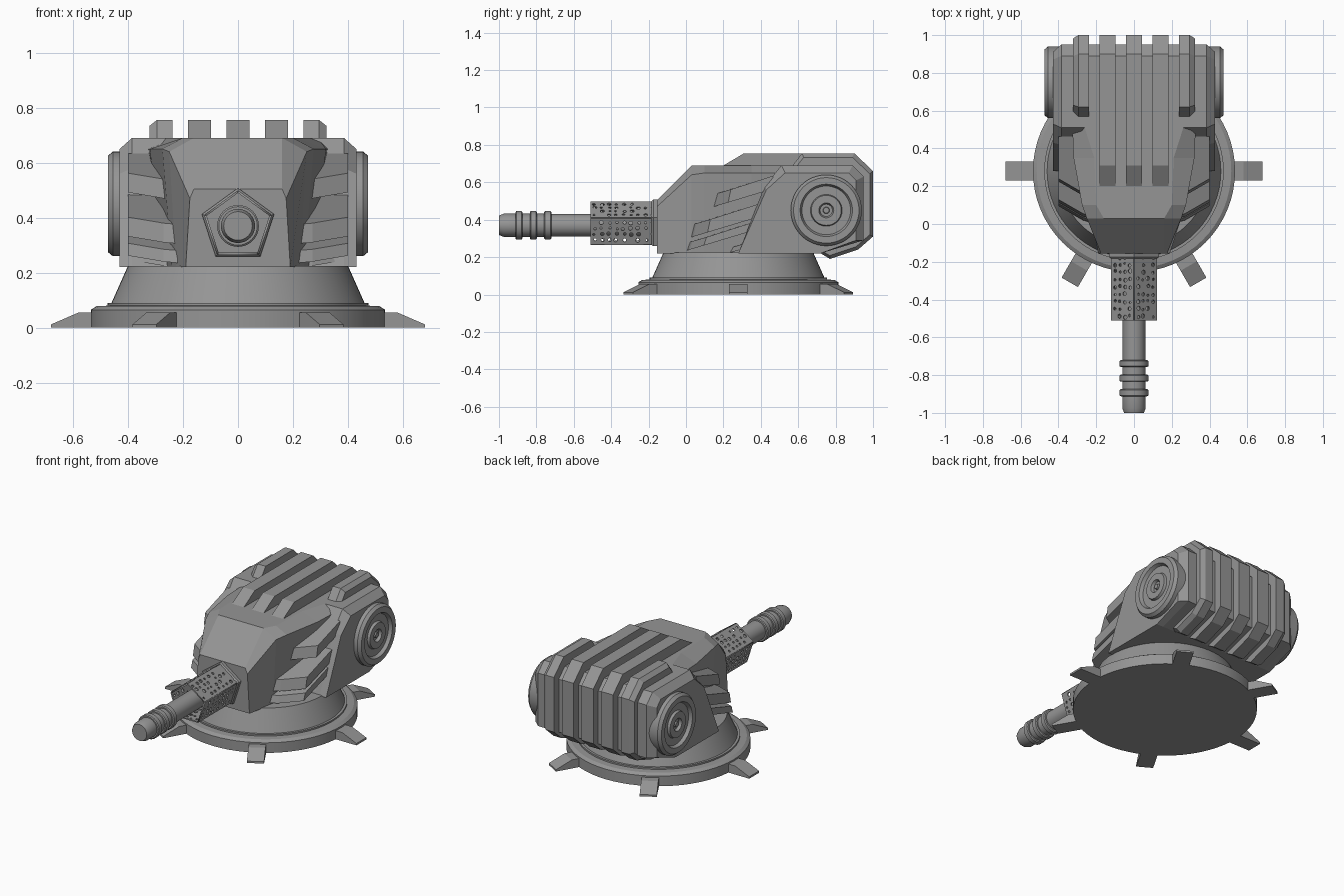
import bpy, bmesh, math, random
from math import cos, sin, pi, radians
from mathutils import Matrix, Vector

random.seed(4)
cube = bpy.data.objects.get("Cube")
if cube:
    bpy.data.objects.remove(cube)

grey = bpy.data.materials.new("armour grey")
grey.use_nodes = True
grey.diffuse_color = (0.3, 0.3, 0.3, 1)
grey.node_tree.nodes["Principled BSDF"].inputs["Base Color"].default_value = (0.3, 0.3, 0.3, 1)


def add(name, mesh, smooth=False):
    ob = bpy.data.objects.new(name, mesh)
    bpy.context.collection.objects.link(ob)
    mesh.materials.clear()
    mesh.materials.append(grey)
    if smooth:
        bpy.ops.object.select_all(action='DESELECT')
        ob.select_set(True)
        bpy.context.view_layer.objects.active = ob
        bpy.ops.object.shade_smooth_by_angle(angle=radians(30))
    return ob


def loft(name, rings, matrix=None, smooth=False):
    """Skin a row of equal closed rings and cap both ends."""
    bm = bmesh.new()
    rows = [[bm.verts.new(p) for p in ring] for ring in rings]
    for a, b in zip(rows, rows[1:]):
        for i in range(len(a)):
            j = (i + 1) % len(a)
            bm.faces.new((a[i], a[j], b[j], b[i]))
    bm.faces.new(rows[0])
    bm.faces.new(rows[-1])
    if matrix:
        bm.transform(matrix)
    bmesh.ops.recalc_face_normals(bm, faces=bm.faces)
    mesh = bpy.data.meshes.new(name)
    bm.to_mesh(mesh)
    bm.free()
    return add(name, mesh, smooth)


def lathe(name, profile, matrix, sides=48):
    rings = [[(r * cos(2 * pi * i / sides), r * sin(2 * pi * i / sides), h)
              for i in range(sides)] for r, h in profile]
    return loft(name, rings, matrix, True)


def slab(name, layers, matrix=None):
    """Stack side profiles (y, z) at given x positions."""
    return loft(name, [[(x, y, z) for y, z in prof] for x, prof in layers], matrix)


# Round base with conical pedestal
centre = Matrix.Translation((0, 0.28, 0))
lathe("base", [(0.535, 0), (0.535, 0.065), (0.515, 0.078), (0.475, 0.08), (0.475, 0.09),
               (0.46, 0.09), (0.40, 0.225)], centre, 64)

# Six wedge feet
foot = [(0.5, 0), (0.68, 0), (0.68, 0.012), (0.58, 0.055), (0.5, 0.055)]
for k in range(6):
    slab(f"foot_{k + 1}", [(-0.05, foot), (0.05, foot)],
         centre @ Matrix.Rotation(radians(30 + 60 * k), 4, 'Z'))

# Front housing: y, bottom, shoulder and top half widths, shoulder and top heights
stations = [(-0.155, 0.19, 0.175, 0.16, 0.47, 0.505),
            (0.03, 0.225, 0.25, 0.16, 0.64, 0.69),
            (0.10, 0.24, 0.275, 0.20, 0.65, 0.69),
            (0.35, 0.27, 0.32, 0.21, 0.65, 0.69),
            (0.60, 0.29, 0.33, 0.29, 0.65, 0.69)]
rings = []
for y, wb, ws, wt, zs, zt in stations:
    half = [(wb, y, 0.22), (ws, y, zs), (wt, y, zt)]
    rings.append(half + [(-x, y, z) for x, y, z in reversed(half)])
loft("front_housing", rings)

# Rear housing with chamfered cheeks
full = [(0.28, 0.22), (0.72, 0.22), (0.95, 0.29), (0.95, 0.63), (0.89, 0.69),
        (0.51, 0.69), (0.42, 0.58)]
cheek = [(0.28, 0.22), (0.72, 0.22), (0.91, 0.29), (0.91, 0.61), (0.87, 0.65),
         (0.53, 0.65), (0.43, 0.56)]
slab("rear_housing", [(-0.43, cheek), (-0.385, full), (0.385, full), (0.43, cheek)])

# Cooling fins wrapped over top and back
tail = [(0.9, 0.755), (1.0, 0.66), (1.0, 0.31), (0.92, 0.24), (0.77, 0.19), (0.72, 0.22),
        (0.85, 0.35), (0.85, 0.62)]
long_fin = [(0.2, 0.66), (0.2, 0.69), (0.31, 0.755)] + tail
short_fin = [(0.57, 0.66), (0.57, 0.69), (0.62, 0.755)] + tail
trimmed = [(0.75 + (y - 0.75) * 0.93, 0.45 + (z - 0.45) * 0.93) for y, z in short_fin]
for k, x in enumerate((-0.14, 0, 0.14)):
    slab(f"fin_{k + 1}", [(x - 0.042, long_fin), (x + 0.042, long_fin)])
for side, s in (("left", 1), ("right", -1)):
    slab(f"{side}_outer_fin", [(s * 0.238, short_fin), (s * 0.295, short_fin),
                               (s * 0.322, trimmed)])

    # Side drum with recessed hub
    lathe(f"{side}_drum", [(0.19, 0.38), (0.19, 0.455), (0.175, 0.473), (0.14, 0.473),
                           (0.13, 0.452), (0.085, 0.452), (0.08, 0.468), (0.04, 0.468),
                           (0.033, 0.45), (0.018, 0.45), (0.015, 0.462)],
          Matrix.Translation((0, 0.75, 0.45)) @ Matrix.Rotation(s * pi / 2, 4, 'Y'))

    # Slanted side louvres: front y, bottom z, height
    for k, (y, z, h) in enumerate(((0.15, 0.47, 0.07), (0.04, 0.31, 0.07),
                                   (0.02, 0.24, 0.045), (0.24, 0.225, 0.03))):
        end = 0.5 - 0.4 * (0.56 - z)
        rise = 0.3 * (end - y)

        def bar(front, lift):
            return [(front, z + lift), (end, z + rise), (end, z + rise + h),
                    (front + 0.015, z + lift + h)]
        slab(f"{side}_louvre_{k + 1}", [(s * 0.2, bar(y - 0.02, -0.006)),
                                        (s * 0.27, bar(y, 0)),
                                        (s * 0.4, bar(y + 0.075, 0.022))])

# Barrel with three bands and a chamfered muzzle
profile = [(0.06, 0.1), (0.06, 0.72)]
for h in (0.72, 0.797, 0.874):
    profile += [(0.07, h), (0.076, h + 0.005), (0.076, h + 0.033), (0.07, h + 0.038),
                (0.062, h + 0.038)]
    profile += [(0.062, h + 0.077)] if h < 0.87 else [(0.062, 0.975), (0.052, 1.0)]
gun = Matrix.Translation((0, 0, 0.37)) @ Matrix.Rotation(pi / 2, 4, 'X')
lathe("barrel", profile, gun, 32)

# Five-sided collar where the gun meets the housing
penta = [(sin(2 * pi * k / 5), cos(2 * pi * k / 5)) for k in range(5)]
loft("gun_collar", [[(r * a, r * b, h) for a, b in penta]
                    for r, h in ((0.138, 0.15), (0.138, 0.175), (0.125, 0.188))], gun)


# Perforated shroud plates around the barrel
def plate(name, matrix, length=0.355, width=0.146):
    curve = bpy.data.curves.new(name, 'CURVE')
    curve.dimensions = '2D'
    curve.fill_mode = 'BOTH'
    curve.extrude = 0.004

    def outline(points):
        sp = curve.splines.new('POLY')
        sp.points.add(len(points) - 1)
        for p, (x, y) in zip(sp.points, points):
            p.co = (x, y, 0, 1)
        sp.use_cyclic_u = True
    outline([(0, -width / 2), (length, -width / 2), (length, width / 2), (0, width / 2)])
    for i in range(9):
        for j in range(4):
            if random.random() < 0.15:
                continue
            r = random.uniform(0.006, 0.012)
            cx = (i + 0.5) * length / 9 + random.uniform(-0.006, 0.006)
            cy = (j - 1.5) * 0.032 + random.uniform(-0.003, 0.003)
            outline([(cx + r * cos(pi * a / 5), cy + r * sin(pi * a / 5)) for a in range(10)])
    temp = bpy.data.objects.new(name + "_outline", curve)
    bpy.context.collection.objects.link(temp)
    graph = bpy.context.evaluated_depsgraph_get()
    mesh = bpy.data.meshes.new_from_object(temp.evaluated_get(graph))
    bpy.data.objects.remove(temp)
    mesh.transform(matrix)
    add(name, mesh)


for k in range(5):
    a = 2 * pi * (k + 0.5) / 5
    out = Vector((sin(a), 0, cos(a)))
    along = Vector((0, 1, 0))
    m = Matrix((along, out.cross(along), out)).transposed().to_4x4()
    m.translation = Vector((0, -0.51, 0.37)) + out * 0.101
    plate(f"shroud_plate_{k + 1}", m)
